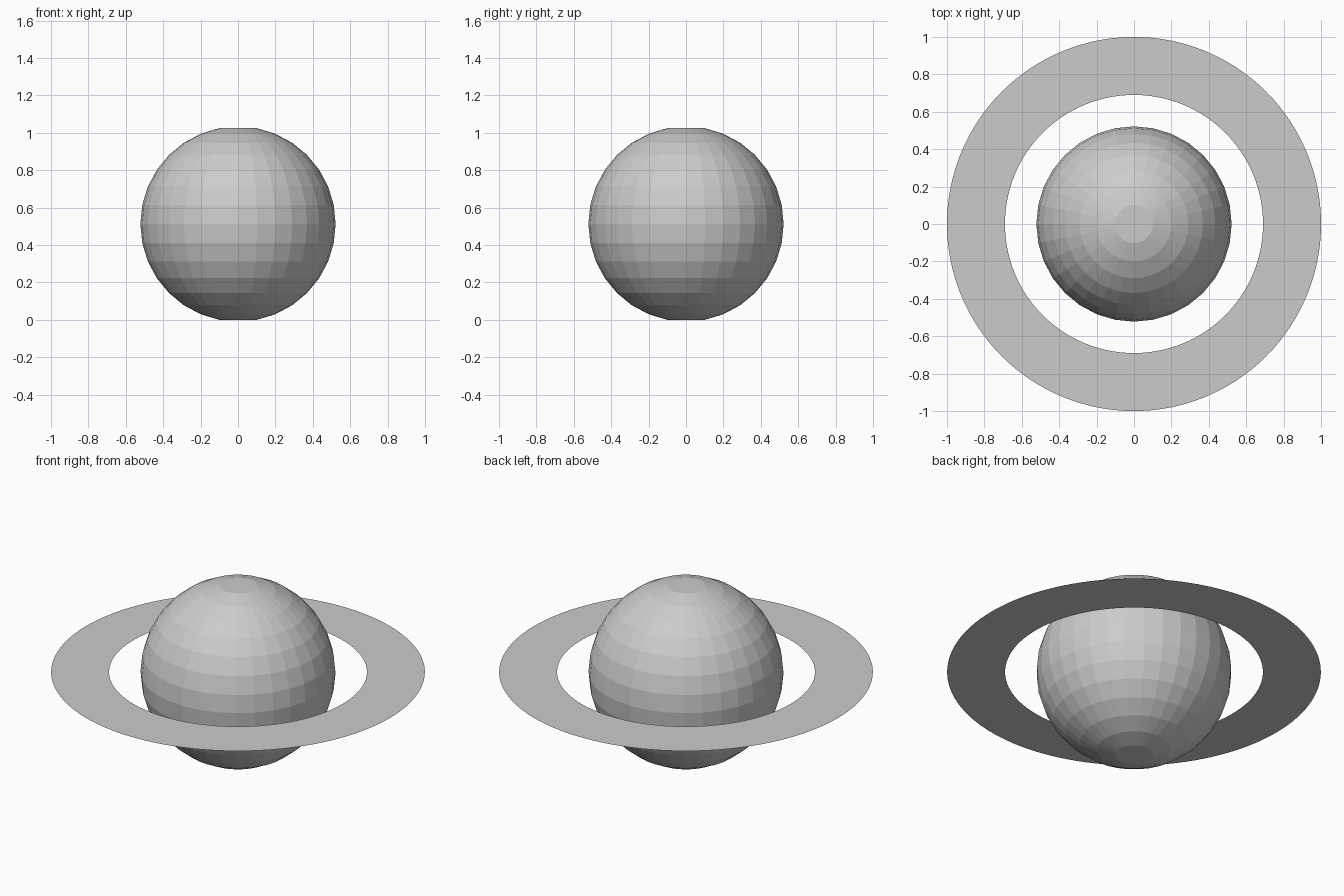
import bpy
import bmesh
from math import cos, sin, pi

cube = bpy.data.objects.get("Cube")
if cube:
    bpy.data.objects.remove(cube, do_unlink=True)

RADIUS = 0.522
SIDES = 32
BANDS = 16
CENTRE = RADIUS * cos(pi / BANDS)  # the flat lower cap rests on the ground

grey = bpy.data.materials.new("plain grey")
grey.use_nodes = True
colour = (0.6, 0.6, 0.6, 1)
grey.diffuse_color = colour
grey.node_tree.nodes["Principled BSDF"].inputs["Base Color"].default_value = colour


def loop(bm, radius, z, sides):
    angles = (2 * pi * i / sides for i in range(sides))
    return [bm.verts.new((radius * cos(a), radius * sin(a), z)) for a in angles]


def bridge(bm, lower, upper):
    for i in range(len(lower)):
        j = (i + 1) % len(lower)
        bm.faces.new((lower[i], lower[j], upper[j], upper[i]))


def finish(bm, name):
    mesh = bpy.data.meshes.new(name)
    bm.to_mesh(mesh)
    bm.free()
    mesh.materials.append(grey)
    obj = bpy.data.objects.new(name, mesh)
    obj.location.z = CENTRE
    bpy.context.collection.objects.link(obj)


# Faceted globe with a flat cap at each pole
bm = bmesh.new()
loops = []
for k in range(1, BANDS):
    angle = pi * k / BANDS
    loops.append(loop(bm, RADIUS * sin(angle), -RADIUS * cos(angle), SIDES))
for lower, upper in zip(loops, loops[1:]):
    bridge(bm, lower, upper)
bm.faces.new(loops[0][::-1])
bm.faces.new(loops[-1])
finish(bm, "globe")

# Thin flat ring around the equator
bm = bmesh.new()
bridge(bm, loop(bm, 1.0, 0, 128), loop(bm, 0.69, 0, 128))
finish(bm, "ring")
